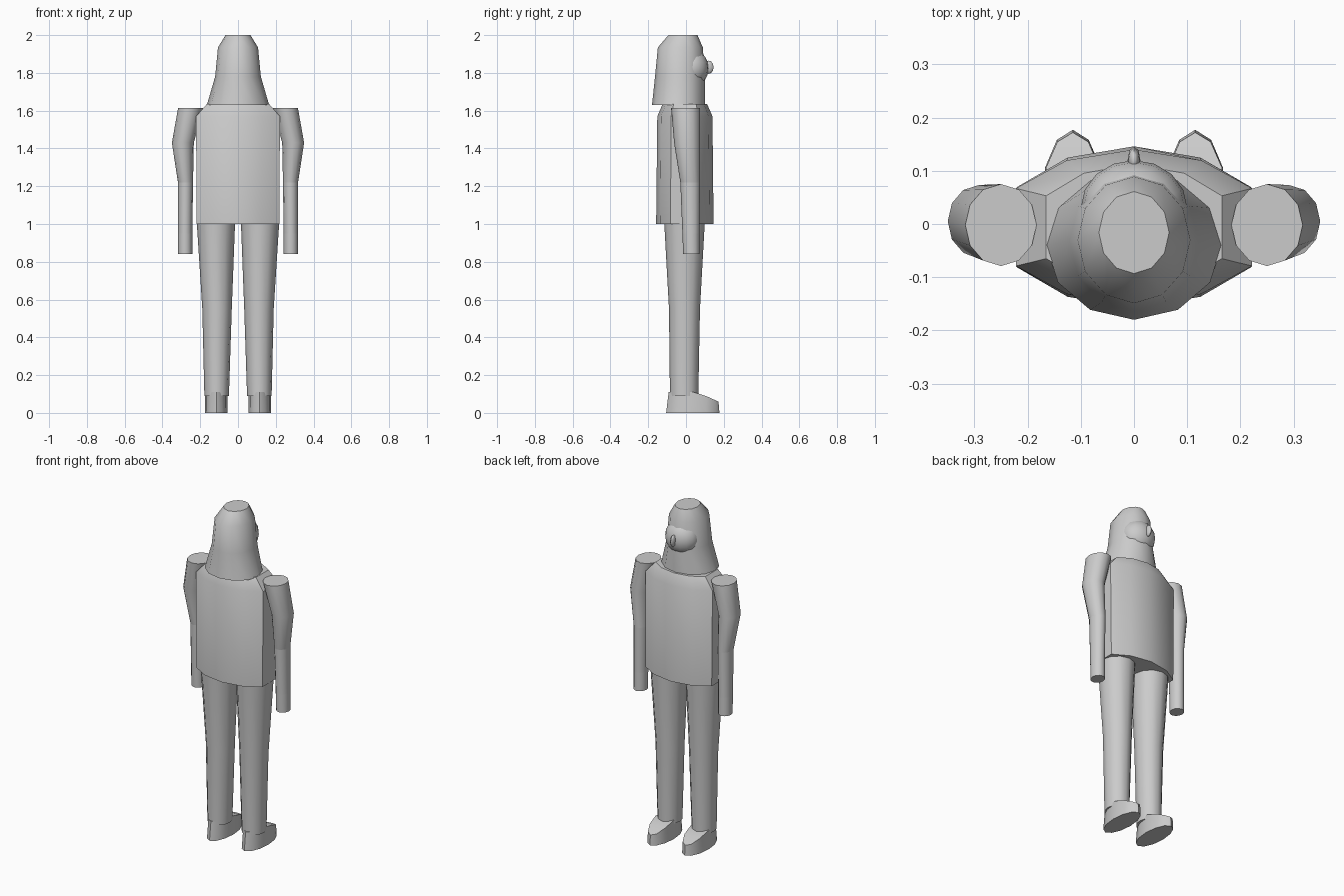
import bpy
import bmesh
import math

if "Cube" in bpy.data.objects:
    bpy.data.objects.remove(bpy.data.objects["Cube"])

grey = bpy.data.materials.new("plain grey")
grey.diffuse_color = (0.6, 0.6, 0.6, 1)
grey.use_nodes = True
grey.node_tree.nodes["Principled BSDF"].inputs["Base Color"].default_value = grey.diffuse_color


def finish(name, bm, angle=40):
    """Turn a bmesh into a shaded object."""
    bmesh.ops.recalc_face_normals(bm, faces=bm.faces)
    mesh = bpy.data.meshes.new(name)
    bm.to_mesh(mesh)
    bm.free()
    obj = bpy.data.objects.new(name, mesh)
    bpy.context.collection.objects.link(obj)
    mesh.materials.append(grey)
    bpy.ops.object.select_all(action='DESELECT')
    obj.select_set(True)
    bpy.context.view_layer.objects.active = obj
    bpy.ops.object.shade_smooth_by_angle(angle=math.radians(angle))
    return obj


def circle(n):
    """Unit ring with a vertex on the +y axis."""
    return [(math.sin(2 * math.pi * i / n), math.cos(2 * math.pi * i / n)) for i in range(n)]


def loft(name, rings, section):
    """Skin a section through rings given as (z, centre x, centre y, radius x, radius y)."""
    bm = bmesh.new()
    loops = [[bm.verts.new((cx + rx * u, cy + ry * v, z)) for u, v in section]
             for z, cx, cy, rx, ry in rings]
    n = len(section)
    for a, b in zip(loops, loops[1:]):
        for i in range(n):
            j = (i + 1) % n
            bm.faces.new((a[i], a[j], b[j], b[i]))
    bm.faces.new(loops[0])
    bm.faces.new(loops[-1])
    return finish(name, bm)


def ellipsoid(name, centre, radii, u, v):
    bm = bmesh.new()
    bmesh.ops.create_uvsphere(bm, u_segments=u, v_segments=v, radius=1)
    for vert in bm.verts:
        vert.co = [c + r * p for c, r, p in zip(centre, radii, vert.co)]
    return finish(name, bm)


def shoe(name, cx):
    """Oval sole with a top that slopes down to the toe."""
    bm = bmesh.new()
    n = 12
    low, high = [], []
    for u, v in circle(n):
        y = 0.036 + 0.141 * v
        low.append(bm.verts.new((cx + 0.06 * u, y, 0)))
        y = 0.04 + 0.132 * v
        z = min(0.11, 0.11 - (y - 0.06) * 0.45)
        high.append(bm.verts.new((cx + 0.058 * u, y, z)))
    for i in range(n):
        j = (i + 1) % n
        bm.faces.new((low[i], low[j], high[j], high[i]))
    bm.faces.new(low)
    # upper surface as strips from toe to heel
    bm.faces.new((high[0], high[1], high[-1]))
    for i in range(1, n // 2 - 1):
        bm.faces.new((high[i], high[i + 1], high[n - i - 1], high[n - i]))
    bm.faces.new((high[5], high[6], high[7]))
    return finish(name, bm)


ROUND = circle(12)

# torso: flattened section with flat sides
half = [(0.57, 0.86), (1, 0.5), (1, -0.5), (0.57, -0.86)]
chest = [(0, 1)] + half + [(0, -1)] + [(-x, y) for x, y in reversed(half)]
loft("torso", [(1.0, 0, -0.006, 0.219, 0.152), (1.57, 0, -0.006, 0.222, 0.146),
               (1.635, 0, -0.006, 0.165, 0.118)], chest)

# hair: long bell with a flat crown
loft("hair", [(1.63, 0, -0.04, 0.165, 0.14), (1.78, 0, -0.032, 0.121, 0.132),
              (1.935, 0, -0.03, 0.106, 0.119), (2.0, 0, -0.016, 0.066, 0.077)], ROUND)

# face and nose
ellipsoid("face", (0, 0.03, 1.825), (0.1, 0.09, 0.1), 16, 10)
ellipsoid("nose", (0, 0.12, 1.83), (0.012, 0.026, 0.035), 8, 6)

for side, s in (("left", -1), ("right", 1)):
    # arm in three pieces: sleeve, forearm, hand
    loft(side + "_sleeve", [(1.22, s * 0.278, 0.022, 0.04, 0.052),
                            (1.43, s * 0.292, 0.005, 0.058, 0.068),
                            (1.615, s * 0.25, -0.002, 0.067, 0.077)], ROUND)
    loft(side + "_forearm", [(0.95, s * 0.28, 0.026, 0.038, 0.045),
                             (1.22, s * 0.278, 0.022, 0.04, 0.052)], ROUND)
    loft(side + "_hand", [(0.84, s * 0.28, 0.028, 0.038, 0.043),
                          (0.95, s * 0.28, 0.026, 0.038, 0.045)], ROUND)
    # leg and shoe
    loft(side + "_leg", [(0.09, s * 0.113, -0.01, 0.065, 0.075),
                         (0.55, s * 0.111, -0.008, 0.078, 0.082),
                         (1.02, s * 0.117, -0.008, 0.102, 0.108)], ROUND)
    shoe(side + "_shoe", s * 0.115)
